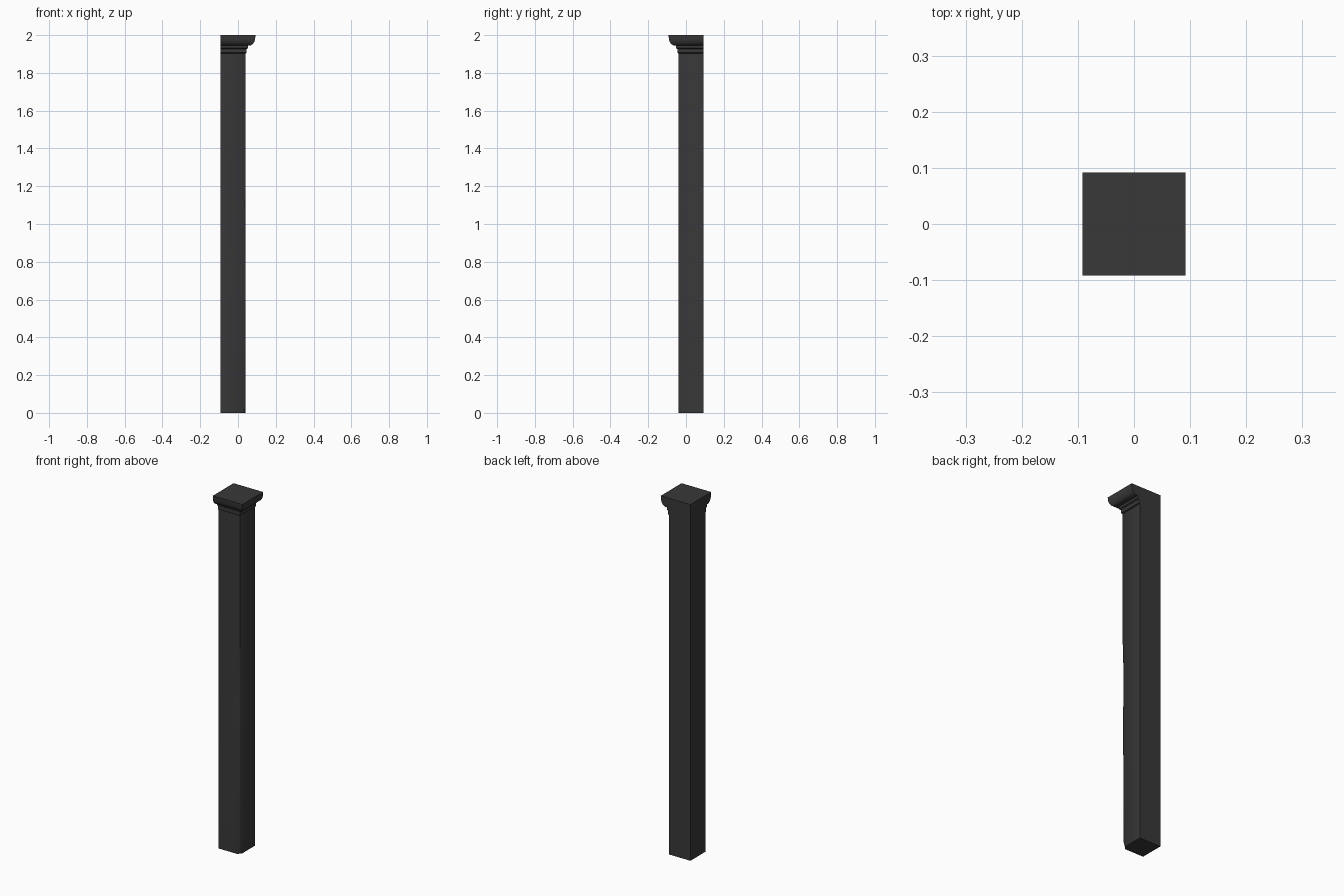
import bpy, bmesh

if "Cube" in bpy.data.objects:
    bpy.data.objects.remove(bpy.data.objects["Cube"])

H = 0.092  # half of the overall width

dark = bpy.data.materials.new("dark_stone")
dark.diffuse_color = (0.04, 0.04, 0.042, 1)
dark.use_nodes = True
dark.node_tree.nodes["Principled BSDF"].inputs["Base Color"].default_value = dark.diffuse_color


def loft(name, rings, angle):
    """Join stacked cross-sections into a closed solid."""
    bm = bmesh.new()
    loops = [[bm.verts.new(p) for p in ring] for ring in rings]
    for a, b in zip(loops, loops[1:]):
        n = len(a)
        for i in range(n):
            j = (i + 1) % n
            bm.faces.new((a[i], a[j], b[j], b[i]))
    bm.faces.new(loops[0][::-1])
    bm.faces.new(loops[-1])
    bmesh.ops.recalc_face_normals(bm, faces=bm.faces)
    me = bpy.data.meshes.new(name)
    bm.to_mesh(me)
    bm.free()
    ob = bpy.data.objects.new(name, me)
    bpy.context.collection.objects.link(ob)
    me.materials.append(dark)
    bpy.ops.object.select_all(action='DESELECT')
    bpy.context.view_layer.objects.active = ob
    ob.select_set(True)
    bpy.ops.object.shade_smooth_by_angle(angle=angle)
    return ob


# Shaft: square post with a slightly worn front right edge (height, wear)
S = 0.04
wear = [(0, 0.018), (0.04, 0.006), (0.5, 0.006), (0.6, 0.003), (0.75, 0.003),
        (0.85, 0.007), (1.0, 0.007), (1.17, 0.001), (1.91, 0.001)]
loft("shaft", [[(-H, -S, z), (S - c, -S, z), (S, -S + c, z), (S, H, z), (-H, H, z)]
               for z, c in wear], 0.9)

# Capital: moulding on the front and right, flush on the back and left
profile = [(0.040, 1.903), (0.046, 1.907), (0.046, 1.927), (0.053, 1.931),
           (0.053, 1.944), (0.068, 1.946), (0.079, 1.953), (0.087, 1.965),
           (0.091, 1.98), (H, 2.0)]
loft("capital", [[(-H, -d, z), (d, -d, z), (d, H, z), (-H, H, z)]
                 for d, z in profile], 0.6)
